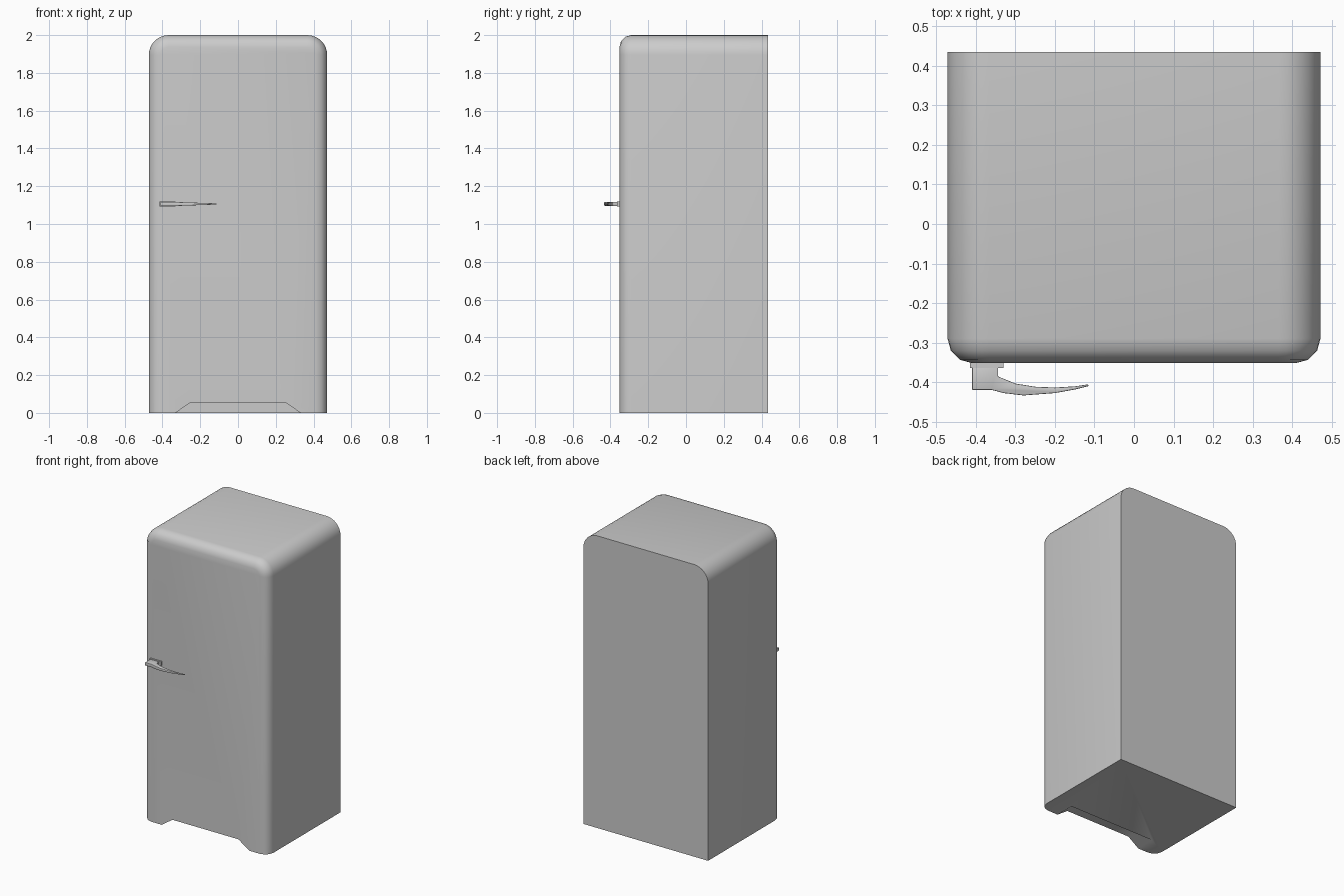
import bpy, bmesh, math

if "Cube" in bpy.data.objects:
    bpy.data.objects.remove(bpy.data.objects["Cube"])


def loft(name, rings):
    """Closed solid through equal-length rings of 3D points, capped at both ends."""
    bm = bmesh.new()
    loops = [[bm.verts.new(p) for p in ring] for ring in rings]
    for a, b in zip(loops, loops[1:]):
        for i in range(len(a)):
            j = (i + 1) % len(a)
            bm.faces.new((a[i], a[j], b[j], b[i]))
    bm.faces.new(loops[0])
    bm.faces.new(loops[-1])
    bmesh.ops.recalc_face_normals(bm, faces=bm.faces)
    mesh = bpy.data.meshes.new(name)
    bm.to_mesh(mesh)
    bm.free()
    obj = bpy.data.objects.new(name, mesh)
    bpy.context.collection.objects.link(obj)
    return obj


def activate(obj):
    bpy.ops.object.select_all(action='DESELECT')
    obj.select_set(True)
    bpy.context.view_layer.objects.active = obj


W, H, BACK, FRONT = 0.472, 2.0, 0.435, -0.352
CORNER, EDGE = 0.105, 0.062


def arch(y, inset, steps=8):
    """Flat-bottomed outline with rounded top corners, at depth y."""
    r = CORNER - inset
    cx, cz = W - CORNER, H - CORNER
    pts = [(W - inset, y, 0)]
    for side, start in ((1, 0), (-1, 90)):
        for i in range(steps + 1):
            a = math.radians(start + 90 * i / steps)
            pts.append((side * cx + r * math.cos(a), y, cz + r * math.sin(a)))
    return pts + [(-W + inset, y, 0)]


# Cabinet: arch extruded forward with a rounded front rim
rings = [arch(BACK, 0)]
for i in range(4):
    a = math.radians(30 * i)
    rings.append(arch(FRONT + EDGE * (1 - math.sin(a)), EDGE * (1 - math.cos(a))))
cabinet = loft("cabinet", rings)

# Toe recess cut into the bottom of the front
trapezoid = [(-0.36, -0.02), (-0.25, 0.056), (0.25, 0.056), (0.36, -0.02)]
cutter = loft("toe_recess_cutter",
              [[(x, y, z) for x, z in trapezoid] for y in (-0.5, FRONT + 0.135)])
cutter.hide_render = True
cut = cabinet.modifiers.new("toe_recess", 'BOOLEAN')
cut.operation = 'DIFFERENCE'
cut.solver = 'EXACT'
cut.object = cutter
activate(cabinet)
bpy.ops.object.modifier_apply(modifier=cut.name)
bpy.data.objects.remove(cutter)
bpy.ops.object.shade_smooth_by_angle(angle=math.radians(35))

# Handle lever: plan outline, thinning in height towards the tip
HZ = 1.106
plan = [(-0.41, -0.36), (-0.41, -0.42), (-0.36, -0.42), (-0.33, -0.428),
        (-0.28, -0.434), (-0.2, -0.428), (-0.15, -0.419), (-0.114, -0.410),
        (-0.116, -0.406), (-0.15, -0.411), (-0.2, -0.414), (-0.25, -0.412),
        (-0.3, -0.404), (-0.344, -0.386), (-0.344, -0.36)]


def half_height(x):
    return 0.011 - 0.008 * max(0.0, (x + 0.344) / 0.23)


lever = loft("handle_lever", [[(x, y, HZ + s * half_height(x)) for x, y in plan]
                              for s in (-1, 1)])
bevel = lever.modifiers.new("soft_edges", 'BEVEL')
bevel.width = 0.0025
bevel.segments = 2
bevel.limit_method = 'ANGLE'
bevel.angle_limit = math.radians(50)
activate(lever)
bpy.ops.object.modifier_apply(modifier=bevel.name)
bpy.ops.object.shade_smooth_by_angle(angle=math.radians(40))

# Handle mounting plate
rect = [(-0.415, HZ - 0.014), (-0.33, HZ - 0.014), (-0.33, HZ + 0.014), (-0.415, HZ + 0.014)]
loft("handle_plate", [[(x, y, z) for x, z in rect] for y in (FRONT + 0.005, -0.364)])
